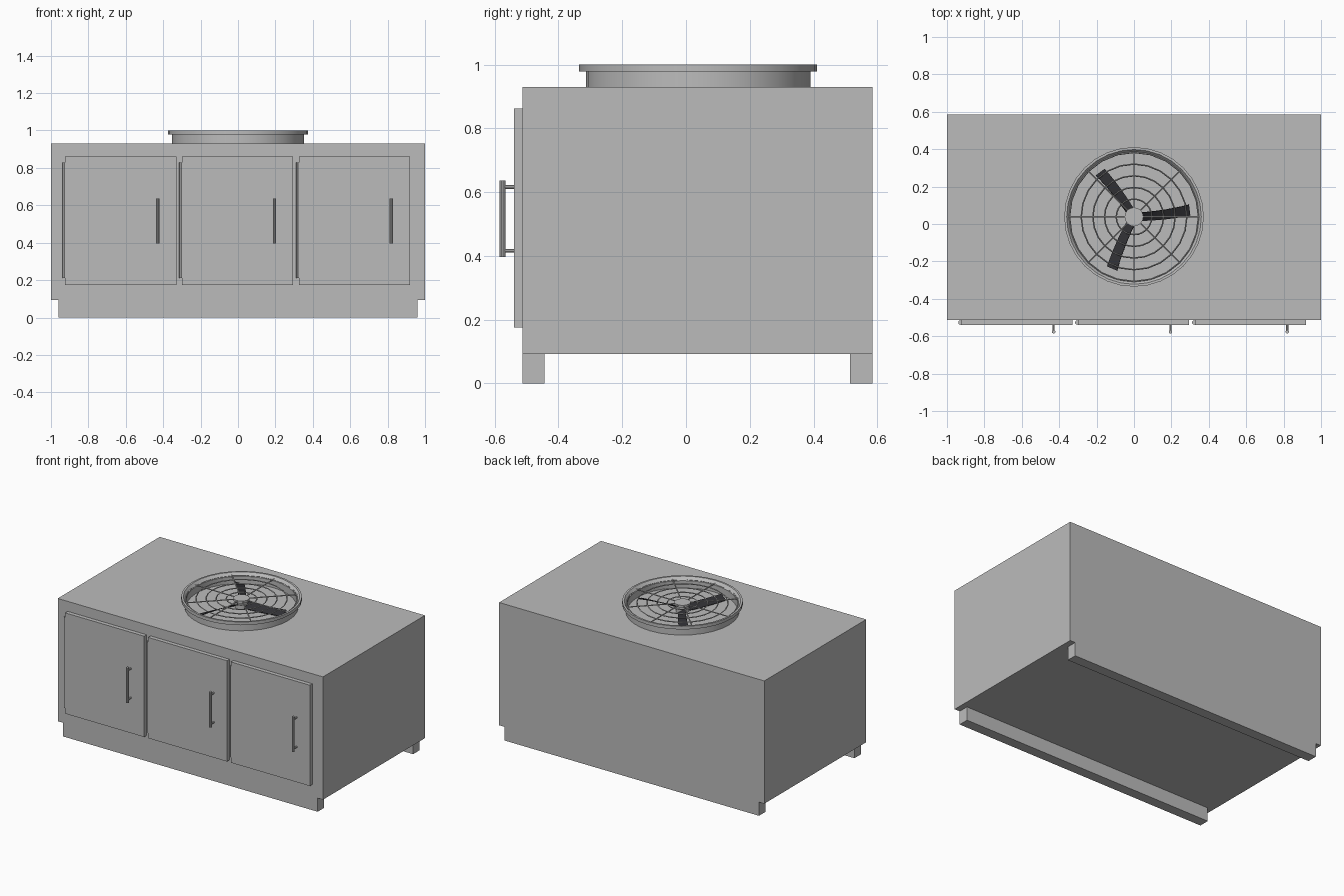
import bpy, bmesh, math
from mathutils import Matrix, Vector

old = bpy.data.objects.get("Cube")
if old:
    bpy.data.objects.remove(old, do_unlink=True)


def material(name, rgb):
    m = bpy.data.materials.new(name)
    m.use_nodes = True
    m.diffuse_color = (*rgb, 1)
    m.node_tree.nodes["Principled BSDF"].inputs["Base Color"].default_value = (*rgb, 1)
    return m


GREY = material("painted_grey", (0.5, 0.5, 0.5))
DARK = material("blade_black", (0.03, 0.03, 0.035))
FAN = Vector((0, 0.038, 0))


def finish(name, bm, mat=GREY, smooth=False):
    bmesh.ops.recalc_face_normals(bm, faces=bm.faces)
    mesh = bpy.data.meshes.new(name)
    bm.to_mesh(mesh)
    bm.free()
    mesh.materials.append(mat)
    ob = bpy.data.objects.new(name, mesh)
    bpy.context.collection.objects.link(ob)
    if smooth:
        bpy.ops.object.select_all(action="DESELECT")
        ob.select_set(True)
        bpy.context.view_layer.objects.active = ob
        bpy.ops.object.shade_smooth_by_angle(angle=math.radians(35))
    return ob


def box(name, lo, hi, mat=GREY):
    lo, hi = Vector(lo), Vector(hi)
    bm = bmesh.new()
    bmesh.ops.create_cube(bm, size=1, matrix=Matrix.Translation((lo + hi) / 2)
                          @ Matrix.Diagonal((*(hi - lo), 1)))
    return finish(name, bm, mat)


def rod(name, a, b, r, sides=10, mat=GREY):
    a, b = Vector(a), Vector(b)
    turn = (b - a).to_track_quat("Z", "Y").to_matrix().to_4x4()
    bm = bmesh.new()
    bmesh.ops.create_cone(bm, cap_ends=True, segments=sides, radius1=r, radius2=r,
                          depth=(b - a).length,
                          matrix=Matrix.Translation((a + b) / 2) @ turn)
    return finish(name, bm, mat, True)


def lathe(name, profile, sides):
    """Spin a closed (radius, height) profile around the fan axis."""
    bm = bmesh.new()
    rings = []
    for i in range(sides):
        a = math.tau * i / sides
        rings.append([bm.verts.new(FAN + Vector((r * math.cos(a), r * math.sin(a), z)))
                      for r, z in profile])
    n = len(profile)
    for i in range(sides):
        p, q = rings[i], rings[(i + 1) % sides]
        for j in range(n):
            k = (j + 1) % n
            bm.faces.new((p[j], q[j], q[k], p[k]))
    return finish(name, bm, GREY, True)


# Cabinet and its two foot rails
box("cabinet", (-1, -0.513, 0.093), (1, 0.585, 0.93))
box("front_foot_rail", (-0.96, -0.513, 0), (0.96, -0.443, 0.093))
box("back_foot_rail", (-0.96, 0.515, 0), (0.96, 0.585, 0.093))

# Three doors, each with a hinge barrel and a bar handle
for i, side in enumerate(("right", "middle", "left")):
    x = i * 0.625
    box(side + "_door", (x - 0.925, -0.54, 0.175), (x - 0.33, -0.513, 0.862))
    rod(side + "_hinge", (x - 0.928, -0.527, 0.21), (x - 0.928, -0.527, 0.83), 0.012)
    hx = x - 0.43
    rod(side + "_handle_bar", (hx, -0.576, 0.397), (hx, -0.576, 0.637), 0.0095)
    for end, z in (("lower", 0.416), ("upper", 0.616)):
        rod(f"{side}_handle_{end}_post", (hx, -0.576, z), (hx, -0.535, z), 0.006, 8)

# Fan housing with its flange
lathe("fan_housing", [(0.352, 0.925), (0.352, 0.978), (0.373, 0.978), (0.373, 1.0),
                      (0.36, 1.0), (0.342, 0.978), (0.342, 0.925)], 32)

# Grille rings and spokes
for i in range(5):
    r, w = 0.095 + i * 0.0625, 0.004
    lathe(f"grille_ring_{i + 1}", [(r - w, 0.985), (r, 0.989), (r + w, 0.985), (r, 0.981)], 24)
for i in range(8):
    a = math.tau * i / 8
    d = Vector((math.cos(a), math.sin(a), 0))
    up = FAN + Vector((0, 0, 0.985))
    rod(f"grille_spoke_{i + 1}", up + d * 0.04, up + d * 0.35, 0.004, 6)

# Hub cap and motor
rod("hub_cap", FAN + Vector((0, 0, 0.976)), FAN + Vector((0, 0, 0.992)), 0.05, 24)
rod("fan_motor", FAN + Vector((0, 0, 0.925)), FAN + Vector((0, 0, 0.976)), 0.04, 20)

# Three pitched blades with a slight sweep and twist
for i in range(3):
    base = math.radians(2 + 120 * i)
    bm = bmesh.new()
    rows = []
    for s in range(7):
        t = s / 6
        a = base + math.radians(5) * t
        out = Vector((math.cos(a), math.sin(a), 0))
        across = Vector((-out.y, out.x, 0))
        centre = FAN + out * (0.035 + 0.265 * t) + Vector((0, 0, 0.951))
        half = 0.022 + 0.007 * t
        tilt = across * half + Vector((0, 0, 0.016 - 0.006 * t))
        rows.append((bm.verts.new(centre - tilt), bm.verts.new(centre + tilt)))
    for p, q in zip(rows, rows[1:]):
        bm.faces.new((p[0], q[0], q[1], p[1]))
    blade = finish(f"fan_blade_{i + 1}", bm, DARK)
    solid = blade.modifiers.new("thickness", "SOLIDIFY")
    solid.thickness = 0.004
    solid.offset = 0
